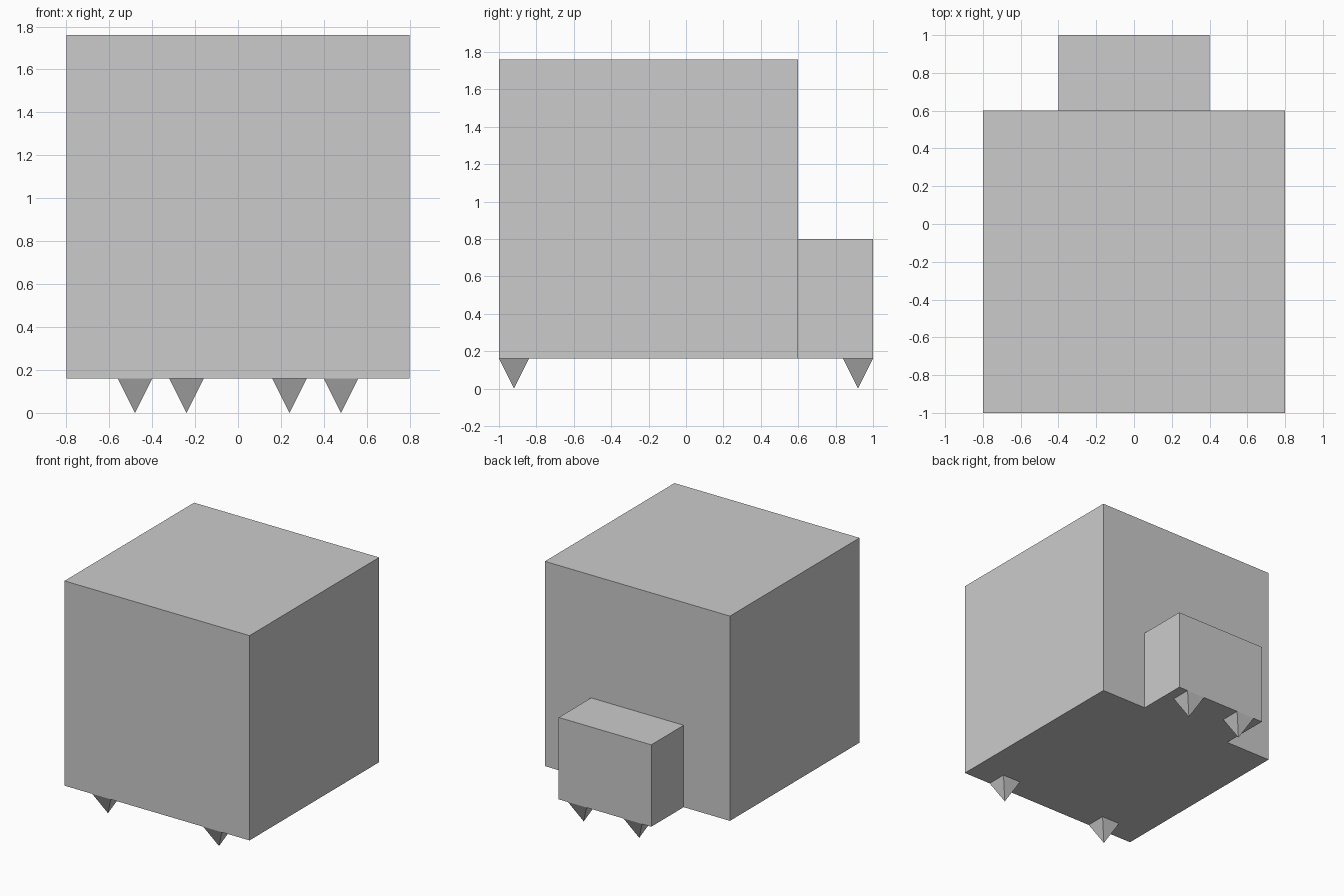
import bpy, bmesh
from math import pi, sqrt
from mathutils import Matrix, Vector

if "Cube" in bpy.data.objects:
    bpy.data.objects.remove(bpy.data.objects["Cube"])


def finish(name, bm):
    mesh = bpy.data.meshes.new(name)
    bm.to_mesh(mesh)
    bm.free()
    obj = bpy.data.objects.new(name, mesh)
    bpy.context.collection.objects.link(obj)
    return obj


def box(name, lo, hi):
    lo, hi = Vector(lo), Vector(hi)
    bm = bmesh.new()
    bmesh.ops.create_cube(bm, size=1, matrix=Matrix.Translation((lo + hi) / 2)
                          @ Matrix.Diagonal((*(hi - lo), 1)))
    return finish(name, bm)


def foot(name, x, y, half=0.08, height=0.16):
    # Square pyramid with its tip on the ground
    bm = bmesh.new()
    bmesh.ops.create_cone(bm, cap_ends=True, segments=4, radius1=0,
                          radius2=half * sqrt(2), depth=height,
                          matrix=Matrix.Translation((x, y, height / 2))
                          @ Matrix.Rotation(pi / 4, 4, 'Z'))
    bmesh.ops.remove_doubles(bm, verts=bm.verts, dist=1e-4)
    bmesh.ops.recalc_face_normals(bm, faces=bm.faces)
    return finish(name, bm)


# Main cube and the smaller block on its back
box("body", (-0.8, -1.0, 0.16), (0.8, 0.6, 1.76))
box("back_block", (-0.4, 0.6, 0.16), (0.4, 1.0, 0.8))

# Pointed feet: wide pair in front, narrow pair under the back block
for side, s in (("left", -1), ("right", 1)):
    foot(f"front_foot_{side}", s * 0.48, -0.92)
    foot(f"back_foot_{side}", s * 0.24, 0.92)
